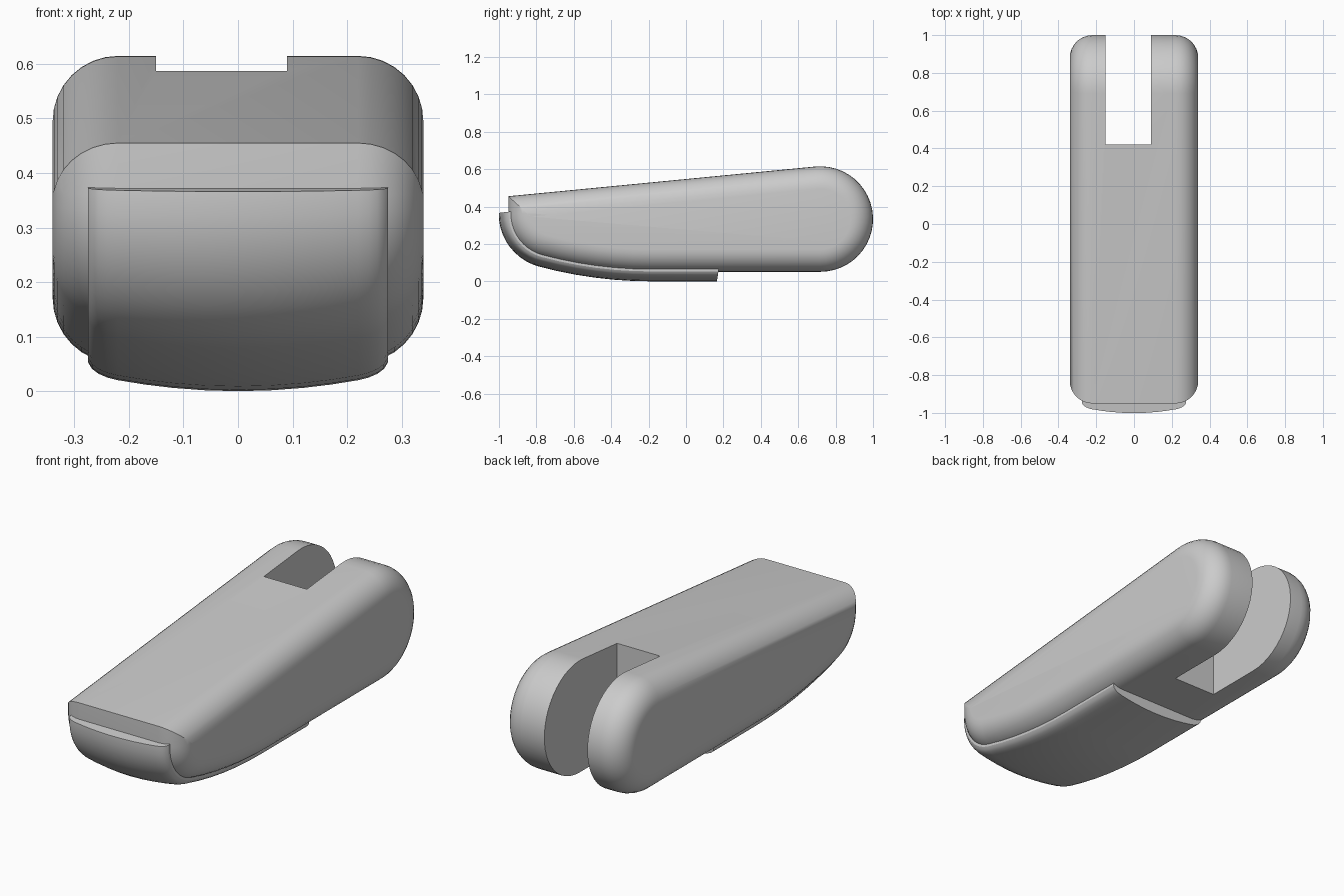
import bpy, bmesh
from math import sin, cos, tan, radians, pi
from mathutils import Vector

if "Cube" in bpy.data.objects:
    bpy.data.objects.remove(bpy.data.objects["Cube"])


def arc(cy, cz, r, a0, a1, n):
    return [Vector((cy + r * cos(radians(a0 + (a1 - a0) * i / n)),
                    cz + r * sin(radians(a0 + (a1 - a0) * i / n)))) for i in range(n + 1)]


def mitres(pts):
    """Outward mitre vector at each point of a counter-clockwise closed loop."""
    out = []
    for i, p in enumerate(pts):
        a = (p - pts[i - 1]).normalized()
        b = (pts[(i + 1) % len(pts)] - p).normalized()
        na, nb = Vector((a.y, -a.x)), Vector((b.y, -b.x))
        out.append((na + nb) / (1 + na.dot(nb)))
    return out


def loft(name, rings, tube=False):
    """Skin equal rings of 3D points; cap the ends."""
    bm = bmesh.new()
    rows = [[bm.verts.new(p) for p in ring] for ring in rings]
    n = len(rows[0])
    for r0, r1 in zip(rows, rows[1:]):
        for i in range(n):
            j = (i + 1) % n
            bm.faces.new((r0[i], r0[j], r1[j], r1[i]))
    bm.faces.new(rows[0])
    bm.faces.new(rows[-1])
    bmesh.ops.recalc_face_normals(bm, faces=bm.faces)
    me = bpy.data.meshes.new(name)
    bm.to_mesh(me)
    bm.free()
    ob = bpy.data.objects.new(name, me)
    bpy.context.collection.objects.link(ob)
    return ob


def activate(ob):
    bpy.ops.object.select_all(action='DESELECT')
    ob.select_set(True)
    bpy.context.view_layer.objects.active = ob


# Side profile (y, z): nose curve, shallow belly curve, round tail
nose = arc(-0.71, 0.36, 0.24, 180, 255, 10)
tip = nose[-1]
run = (tip.y - 0.051) / tan(radians(7.5))
big_r = run / sin(radians(15))
belly = arc(tip.x + run, 0.051 + big_r, big_r, 255, 270, 6)[1:]
tail = arc(0.718, 0.333, 0.282, -90, 95.5, 24)
profile = [Vector((-0.95, 0.455))] + nose + belly + tail
mitre = mitres(profile)

# Body: profile across the width with rounded side edges
R, W = 0.12, 0.34
side = [(W - R + R * sin(pi / 2 * k / 8), R * (1 - cos(pi / 2 * k / 8))) for k in range(9)]
stations = [(-x, d) for x, d in reversed(side)] + side
body = loft("body", [[(x, *(p - m * d)) for p, m in zip(profile, mitre)] for x, d in stations])

# Slot through the tail
bpy.ops.mesh.primitive_cube_add(size=1, location=(-0.03, 0.82, 0.35))
cutter = bpy.context.object
cutter.name = "slot_cutter"
cutter.scale = (0.24, 0.80, 1.0)
cutter.hide_render = True
mod = body.modifiers.new("slot", 'BOOLEAN')
mod.operation = 'DIFFERENCE'
mod.solver = 'EXACT'
mod.object = cutter
activate(body)
bpy.ops.object.modifier_apply(modifier=mod.name)
bpy.data.objects.remove(cutter)

# Crowned sole plate wrapping the nose and belly
path = [Vector((-0.95, 0.372))] + nose + belly + [Vector((0.173, 0.051))]
normal = [Vector((-1, -0.12))] + mitre[1:1 + len(nose) + len(belly)] + [Vector((-0.15, -1))]
half = [(0, 0.051), (0.06, 0.0495), (0.12, 0.045), (0.17, 0.039), (0.22, 0.031),
        (0.24, 0.026), (0.256, 0.019), (0.268, 0.010), (0.275, -0.002)]
section = [(-x, d) for x, d in reversed(half[1:])] + half + [(0.275, -0.03), (-0.275, -0.03)]
plate = loft("sole_plate", [[(x, *(p + n * d)) for x, d in section]
                            for p, n in zip(path, normal)])

for ob in (body, plate):
    activate(ob)
    bpy.ops.object.shade_smooth_by_angle(angle=radians(30))
